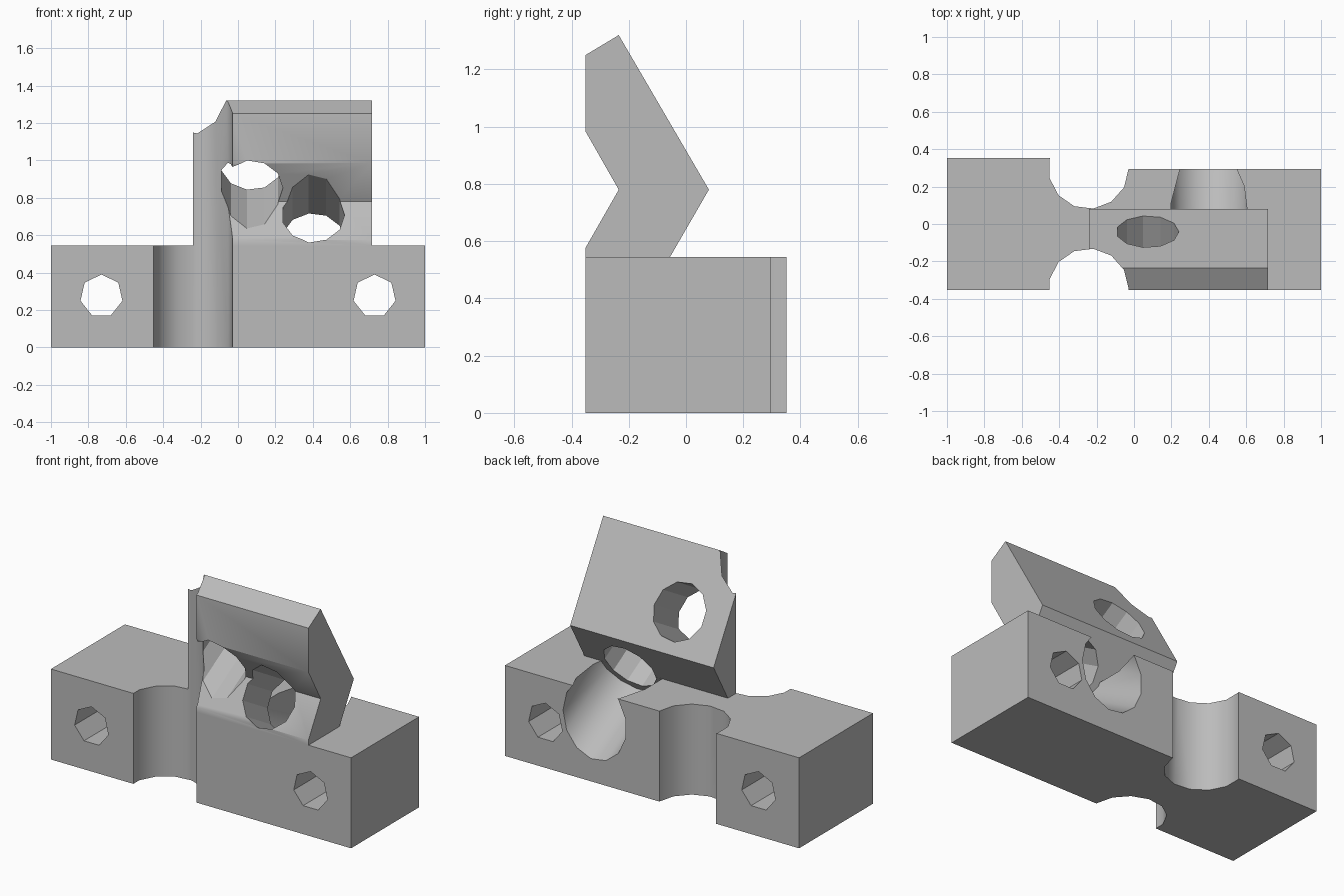
import bpy, bmesh, math
from mathutils import Vector as V

cube = bpy.data.objects.get("Cube")
if cube:
    bpy.data.objects.remove(cube, do_unlink=True)

grey = bpy.data.materials.new("plain grey")
grey.use_nodes = True
grey.diffuse_color = (0.5, 0.5, 0.5, 1)
grey.node_tree.nodes["Principled BSDF"].inputs["Base Color"].default_value = (0.5, 0.5, 0.5, 1)


def prism(name, points, sweep):
    """Flat outline swept along a vector."""
    bm = bmesh.new()
    face = bm.faces.new([bm.verts.new(p) for p in points])
    out = bmesh.ops.extrude_face_region(bm, geom=[face], use_keep_orig=True)
    moved = [g for g in out["geom"] if isinstance(g, bmesh.types.BMVert)]
    bmesh.ops.translate(bm, vec=sweep, verts=moved)
    bmesh.ops.recalc_face_normals(bm, faces=bm.faces)
    mesh = bpy.data.meshes.new(name)
    bm.to_mesh(mesh)
    bm.free()
    mesh.materials.append(grey)
    obj = bpy.data.objects.new(name, mesh)
    bpy.context.collection.objects.link(obj)
    return obj


def box(name, x0, x1, y0, y1, height):
    return prism(name, [(x0, y0, 0), (x1, y0, 0), (x1, y1, 0), (x0, y1, 0)], V((0, 0, height)))


def rod(name, centre, axis, start, end, radius, sides, turn=0.0):
    """Faceted cylinder along an axis, measured from its centre point."""
    axis = V(axis).normalized()
    u = V((1, 0, 0))
    v = axis.cross(u)
    base = V(centre) + axis * start
    ring = [base + radius * (u * math.cos(a) + v * math.sin(a))
            for a in (turn + math.tau * i / sides for i in range(sides))]
    return prism(name, ring, axis * (end - start))


def combine(obj, other, operation):
    """Boolean the second part into the first and drop the second."""
    mod = obj.modifiers.new("combine", "BOOLEAN")
    mod.operation, mod.solver, mod.object = operation, "EXACT", other
    other.hide_render = True
    graph = bpy.context.evaluated_depsgraph_get()
    mesh = bpy.data.meshes.new_from_object(obj.evaluated_get(graph))
    obj.modifiers.clear()
    obj.data = mesh
    bpy.data.objects.remove(other, do_unlink=True)


# Base block with a shallower right part
FRONT, BACK, STEP, TOP = -0.352, 0.352, 0.295, 0.545
MID = -0.243
bracket = box("angled_bracket", -1, MID, FRONT, BACK, TOP)
combine(bracket, box("base_shallow", MID, 1, FRONT, STEP, TOP), "UNION")

# Bent upright standing on the base
RIDGE, FOLD, ROOT = 0.08, 0.78, 0.4
slope = math.tan(math.radians(30))
profile = [(FRONT, ROOT), (RIDGE - (FOLD - ROOT) * slope, ROOT), (RIDGE, FOLD),
           (-0.235, 1.32), (FRONT, 1.25), (FRONT, 0.985), (-0.235, FOLD), (FRONT, 0.575)]
upright = prism("bent_upright", [(-0.24, y, z) for y, z in profile], V((0.956, 0, 0)))
combine(bracket, upright, "UNION")

# Round notches at the front and back
cutters = [
    rod("front_notch", (MID, -0.345, 0), (0, 0, 1), -0.1, 1.5, 0.214, 13),
    rod("back_notch", (MID, STEP, 0), (0, 0, 1), -0.1, 0.7, 0.214, 13),
]

# Mounting holes through the base
for side in (-1, 1):
    cutters.append(rod("mount_hole", (side * 0.73, 0, 0.275), (0, -1, 0),
                       -0.6, 0.6, 0.115, 7, math.pi / 2))

# Slanted holes square to each arm, with a wider bore behind the lower one
c, s = math.cos(math.radians(30)), math.sin(math.radians(30))
along = 0.24
cy, rise = RIDGE - along * s, along * c
down = (0, c, -s)
cutters += [
    rod("upper_hole", (0.072, cy, FOLD + rise), (0, c, s), -0.8, 0.2, 0.168, 11),
    rod("lower_hole", (0.402, cy, FOLD - rise), down, -0.8, 0.1, 0.168, 11),
    rod("lower_bore", (0.402, cy, FOLD - rise), down, 0.001, 0.65, 0.211, 13),
]
for cutter in cutters:
    combine(bracket, cutter, "DIFFERENCE")

# Smooth notches, crisp edges
for o in bpy.context.selected_objects:
    o.select_set(False)
bracket.select_set(True)
bpy.context.view_layer.objects.active = bracket
bpy.ops.object.shade_smooth_by_angle(angle=math.radians(30))
